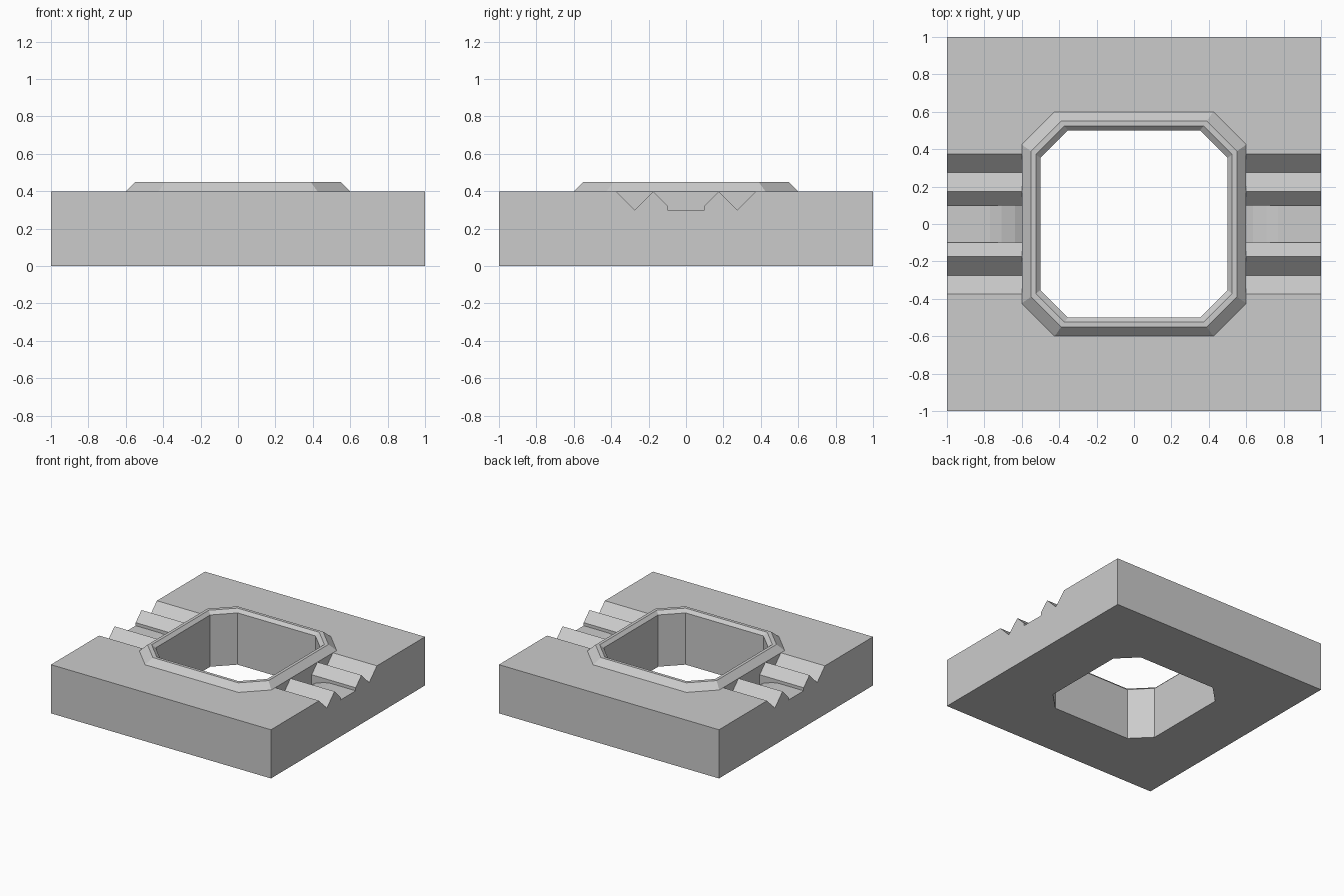
import bpy, bmesh

if "Cube" in bpy.data.objects:
    bpy.data.objects.remove(bpy.data.objects["Cube"])

K = 0.707  # octagon corner position relative to its half width


def make_object(name, rings):
    """Solid lofted through equal-length rings of points, capped at both ends."""
    bm = bmesh.new()
    loops = [[bm.verts.new(p) for p in ring] for ring in rings]
    n = len(loops[0])
    for a, b in zip(loops, loops[1:]):
        for i in range(n):
            j = (i + 1) % n
            bm.faces.new((a[i], a[j], b[j], b[i]))
    bm.faces.new(loops[0])
    bm.faces.new(loops[-1])
    bmesh.ops.recalc_face_normals(bm, faces=bm.faces)
    mesh = bpy.data.meshes.new(name)
    bm.to_mesh(mesh)
    bm.free()
    obj = bpy.data.objects.new(name, mesh)
    bpy.context.collection.objects.link(obj)
    return obj


def octagon(r, z):
    k = r * K
    return [(r, -k, z), (r, k, z), (k, r, z), (-k, r, z),
            (-r, k, z), (-r, -k, z), (-k, -r, z), (k, -r, z)]


def combine(target, tool, operation):
    mod = target.modifiers.new(tool.name, 'BOOLEAN')
    mod.operation = operation
    mod.solver = 'EXACT'
    mod.object = tool
    bpy.context.view_layer.objects.active = target
    bpy.ops.object.modifier_apply(modifier=mod.name)
    bpy.data.objects.remove(tool)


# Square base block
base = make_object("base_block", [
    [(-1, -1, z), (1, -1, z), (1, 1, z), (-1, 1, z)] for z in (0, 0.4)])

# Grooved channels on both sides, with a scooped middle floor
half = [(0.1, 0.325), (0.175, 0.3999), (0.275, 0.3), (0.475, 0.5)]
channel = [(-y, z) for y, z in reversed(half)] + half
scoop = [(1.1, 0.3), (0.77, 0.3), (0.708, 0.29), (0.637, 0.265),
         (0.55, 0.212), (0.55, 0.36), (1.1, 0.36)]
for s in (-1, 1):
    combine(base, make_object("channel_cutter", [
        [(s * x, y, z) for y, z in channel] for x in (0.55, 1.1)]), 'DIFFERENCE')
    combine(base, make_object("scoop_cutter", [
        [(s * x, y, z) for x, z in scoop] for y in (-0.1, 0.1)]), 'DIFFERENCE')

# Raised octagonal collar with sloped outside
combine(base, make_object("collar", [
    octagon(0.6, 0.1), octagon(0.6, 0.4), octagon(0.55, 0.45)]), 'UNION')

# Octagonal bore with chamfered mouth
combine(base, make_object("bore_cutter", [
    octagon(0.5, -0.1), octagon(0.5, 0.425), octagon(0.535, 0.46)]), 'DIFFERENCE')
